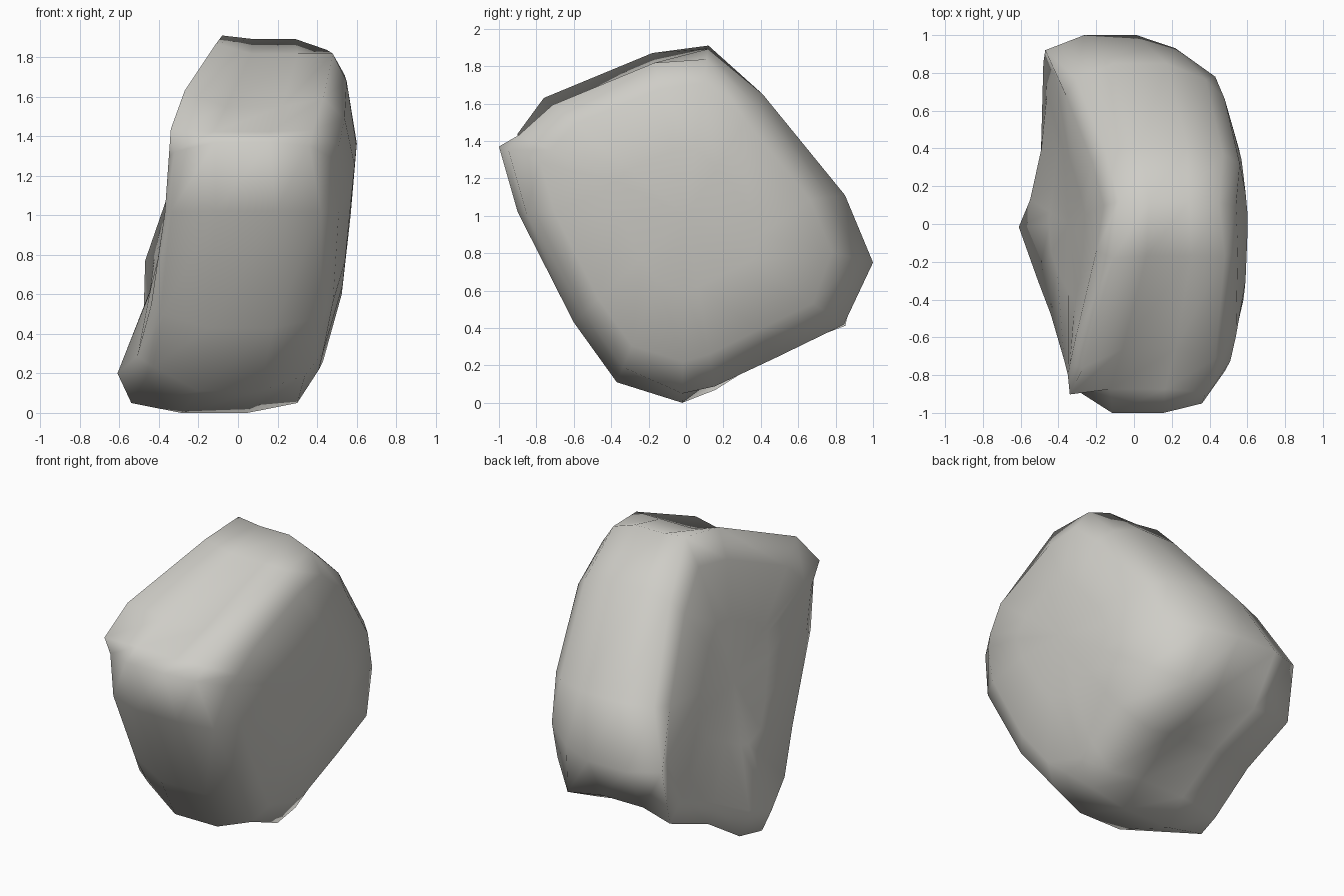
import bpy
import bmesh

cube = bpy.data.objects.get("Cube")
if cube:
    bpy.data.objects.remove(cube, do_unlink=True)

# Single stone colour
GREY = (0.62, 0.61, 0.57, 1)
stone = bpy.data.materials.new("warm grey stone")
stone.use_nodes = True
stone.diffuse_color = GREY
stone.node_tree.nodes["Principled BSDF"].inputs["Base Color"].default_value = GREY

# Tilted outline, one row per corner:
# y, z, low rim x and scale, high rim x and scale, low face x, high face x, hollow depth
OUTLINE = [
    (-1.0, 1.37, -.32, .87, .36, .95, -.35, .48, .0),
    (-.93, 1.45, -.34, .97, .38, .96, -.34, .51, .06),
    (-.76, 1.63, -.27, 1, .43, .94, -.31, .54, .13),
    (-.18, 1.87, -.11, 1, .48, .94, -.20, .55, .06),
    (.12, 1.91, -.08, 1, .45, .92, -.16, .54, .02),
    (.41, 1.65, -.15, .93, .47, .91, -.22, .56, .0),
    (.85, 1.11, -.31, .91, .38, .90, -.36, .48, .0),
    (1.0, .75, -.47, .92, .22, .93, -.42, .43, .0),
    (.87, .40, -.48, .98, .27, .97, -.46, .46, .07),
    (.50, .22, -.49, .94, .29, .97, -.49, .45, .12),
    (.16, .05, -.50, .98, .31, .96, -.55, .43, .08),
    (-.02, .0, -.54, .95, .30, .95, -.61, .41, .0),
    (-.37, .11, -.43, .86, .34, .91, -.51, .43, .0),
    (-.60, .43, -.38, .88, .42, .91, -.44, .48, .0),
    (-.90, 1.02, -.34, .90, .42, .95, -.37, .51, .0),
]
CENTRE_Z = 1.0
bm = bmesh.new()


def ring(rule):
    """One loop of the outline; rule gives the x and the scale for each corner."""
    verts = []
    for row in OUTLINE:
        x, s = rule(*row[2:])
        verts.append(bm.verts.new((x, row[0] * s, CENTRE_Z + (row[1] - CENTRE_Z) * s)))
    return verts


def wall(fraction):
    """Loop on the outer wall, pressed in where the ends are hollow."""
    return ring(lambda lo, slo, hi, shi, inlo, inhi, depth:
                (lo + (hi - lo) * fraction, 1 - depth))


def slope(base, lean, scale):
    """Loop on a sloping plane near the middle of a broad side."""
    verts = ring(lambda *row: (base, scale))
    for v in verts:
        v.co.x += lean * (v.co.z - CENTRE_Z)
    return verts


loops = [
    # concave low side
    slope(-.35, .25, .4),
    ring(lambda lo, slo, hi, shi, inlo, inhi, depth: (inlo, .8)),
    # rims and wall
    ring(lambda lo, slo, hi, shi, inlo, inhi, depth: (lo, slo)),
    wall(.3),
    wall(.7),
    ring(lambda lo, slo, hi, shi, inlo, inhi, depth: (hi, shi)),
    # bulging high side
    ring(lambda lo, slo, hi, shi, inlo, inhi, depth: (inhi, .78)),
    slope(.565, .1, .4),
]
n = len(OUTLINE)
for a, b in zip(loops, loops[1:]):
    for i in range(n):
        j = (i + 1) % n
        bm.faces.new((a[i], a[j], b[j], b[i]))

# Close both broad sides with a centre fan
for loop, x in ((loops[0], -.345), (loops[-1], .57)):
    centre = bm.verts.new((x, 0, CENTRE_Z))
    for i in range(n):
        bm.faces.new((loop[i], loop[(i + 1) % n], centre))

bmesh.ops.recalc_face_normals(bm, faces=bm.faces)
for f in bm.faces:
    f.smooth = True

mesh = bpy.data.meshes.new("stone_block")
bm.to_mesh(mesh)
bm.free()
mesh.materials.append(stone)
block = bpy.data.objects.new("stone_block", mesh)
bpy.context.collection.objects.link(block)
